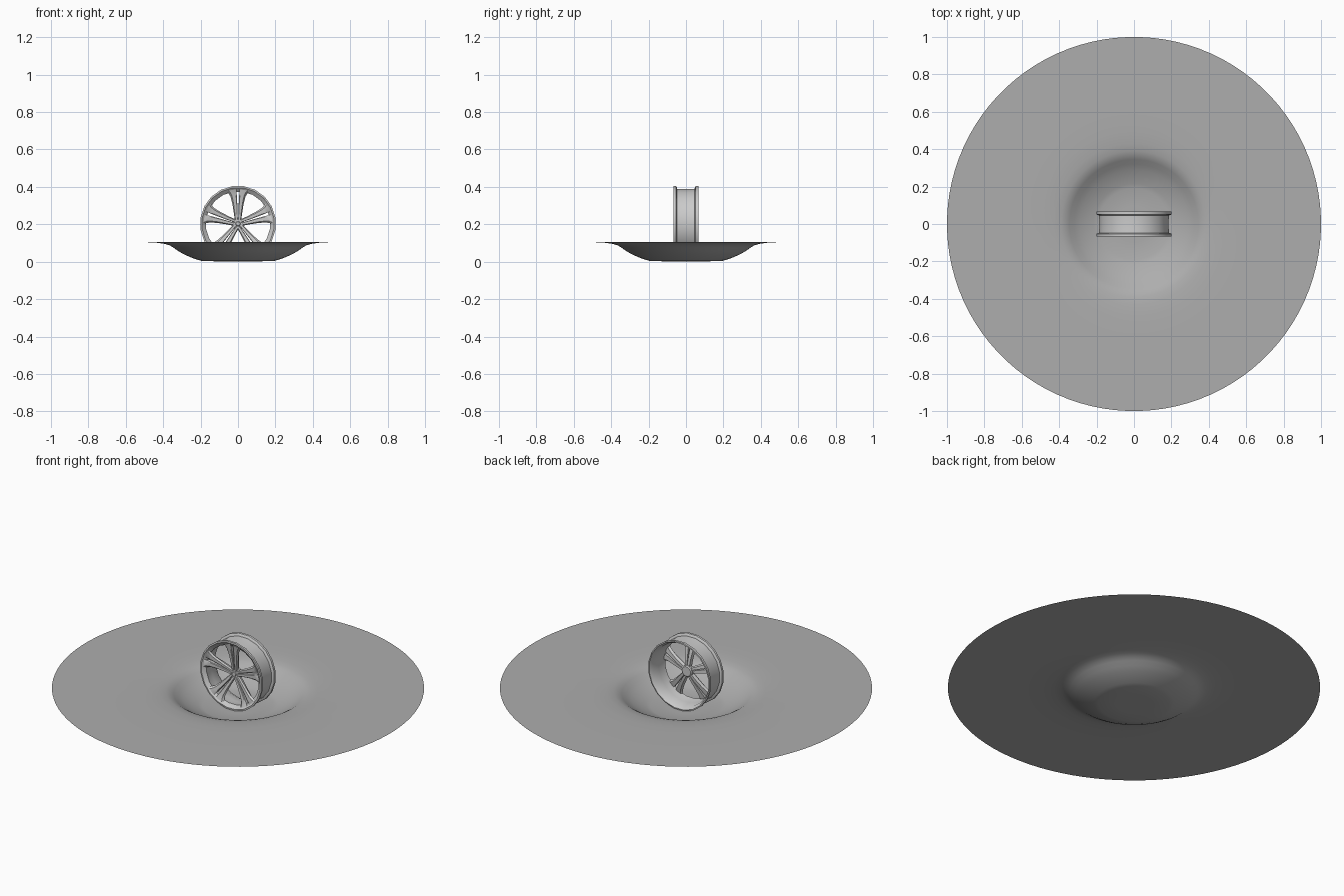
import bpy, bmesh, math
from mathutils import Vector

if "Cube" in bpy.data.objects:
    bpy.data.objects.remove(bpy.data.objects["Cube"])

CZ = 0.203  # axle height


def make_object(name, bm, angle=None):
    mesh = bpy.data.meshes.new(name)
    bm.to_mesh(mesh)
    bm.free()
    ob = bpy.data.objects.new(name, mesh)
    bpy.context.collection.objects.link(ob)
    if angle:
        bpy.ops.object.select_all(action='DESELECT')
        ob.select_set(True)
        bpy.context.view_layer.objects.active = ob
        bpy.ops.object.shade_smooth_by_angle(angle=math.radians(angle))
    return ob


def wheel_point(a, r, t, y):
    """Point at radius r along direction a, shifted t sideways, at depth y."""
    return Vector((r * math.cos(a) - t * math.sin(a), y,
                   CZ + r * math.sin(a) + t * math.cos(a)))


def lathe(name, profile, n, place, closed, angle=None):
    bm = bmesh.new()
    rings = []
    for p in profile:
        if p[0] == 0:
            rings.append([bm.verts.new(place(0, p))] * n)
        else:
            rings.append([bm.verts.new(place(2 * math.pi * (i + 0.5) / n, p)) for i in range(n)])
    pairs = list(zip(rings, rings[1:]))
    if closed:
        pairs.append((rings[-1], rings[0]))
    for a, b in pairs:
        for i in range(n):
            j = (i + 1) % n
            bm.faces.new(list(dict.fromkeys((a[i], b[i], b[j], a[j]))))
    bmesh.ops.recalc_face_normals(bm, faces=bm.faces)
    return make_object(name, bm, angle)


# Ground disc with a shallow bowl, single surface facing up
ground = [(0, 0.002), (0.1, 0.002), (0.19, 0.003), (0.215, 0.010), (0.25, 0.022),
          (0.29, 0.040), (0.32, 0.057), (0.345, 0.075), (0.365, 0.087), (0.39, 0.095),
          (0.43, 0.101), (0.50, 0.105), (0.6, 0.106), (0.8, 0.106), (1.0, 0.106)]
dish = lathe("ground_dish", ground, 96,
             lambda a, p: Vector((p[0] * math.cos(a), p[0] * math.sin(a), p[1])), False, 60)
if dish.data.polygons[-1].normal.z < 0:
    dish.data.flip_normals()
dark = bpy.data.materials.new("dark_grey")
dark.diffuse_color = (0.42, 0.42, 0.42, 1)
dark.use_nodes = True
dark.node_tree.nodes["Principled BSDF"].inputs["Base Color"].default_value = dark.diffuse_color
dish.data.materials.append(dark)

# Rim barrel with a flange on each side and a broad lip at the front
on_wheel = lambda a, p: wheel_point(a, p[0], 0, p[1])
rim = [(0.203, -0.066), (0.203, -0.053), (0.198, -0.049), (0.189, -0.047),
       (0.187, 0.0), (0.189, 0.046), (0.198, 0.048), (0.203, 0.052),
       (0.203, 0.066), (0.196, 0.067), (0.184, 0.045), (0.180, 0.0),
       (0.176, -0.035), (0.173, -0.050), (0.194, -0.067)]
lathe("rim", rim, 20, on_wheel, True, 35)

# Hub with a bevelled front cap
hub = [(0, -0.038), (0.010, -0.038), (0.013, -0.034), (0.025, -0.033),
       (0.034, -0.030), (0.034, -0.008), (0.028, -0.003), (0, -0.003)]
lathe("hub", hub, 20, on_wheel, False, 30)

# Five split spokes: stations are radius, inner side, outer side, front, back
stations = [(0.018, 0.001, 0.016, -0.035, -0.010),
            (0.060, 0.002, 0.022, -0.041, -0.014),
            (0.110, 0.004, 0.030, -0.048, -0.024),
            (0.150, 0.006, 0.040, -0.055, -0.034),
            (0.170, 0.008, 0.050, -0.059, -0.039),
            (0.184, 0.009, 0.064, -0.063, -0.043)]
bm = bmesh.new()
for k in range(5):
    a = math.pi / 2 + k * 2 * math.pi / 5
    for s in (1, -1):
        loops = []
        for r, t0, t1, yf, yb in stations:
            e = 0.12 * (t1 - t0)
            # keep the flared outer edge on the rim circle
            pts = [(t0, yb), (t0, yf + 0.003), (t0 + e, yf),
                   (t1 - 2 * e, yf), (t1, yf + 0.009), (t1 - 2 * e, yb)]
            loops.append([bm.verts.new(wheel_point(a, math.sqrt(max(r * r - t * t, 0)), s * t, y))
                          for t, y in pts])
        for A, B in zip(loops, loops[1:]):
            for i in range(6):
                j = (i + 1) % 6
                bm.faces.new((A[i], A[j], B[j], B[i]))
        bm.faces.new(loops[0])
        bm.faces.new(loops[-1])
bmesh.ops.recalc_face_normals(bm, faces=bm.faces)
make_object("spokes", bm, 25)

# Wheel nuts between the spokes
bm = bmesh.new()
for k in range(5):
    a = -math.pi / 2 + k * 2 * math.pi / 5
    c = wheel_point(a, 0.021, 0, 0)
    front, back = [[bm.verts.new(c + Vector((0.004 * math.cos(i * math.pi / 3), y,
                                             0.004 * math.sin(i * math.pi / 3))))
                    for i in range(6)] for y in (-0.039, -0.030)]
    for i in range(6):
        j = (i + 1) % 6
        bm.faces.new((front[i], front[j], back[j], back[i]))
    bm.faces.new(front)
    bm.faces.new(back)
bmesh.ops.recalc_face_normals(bm, faces=bm.faces)
make_object("wheel_nuts", bm)
